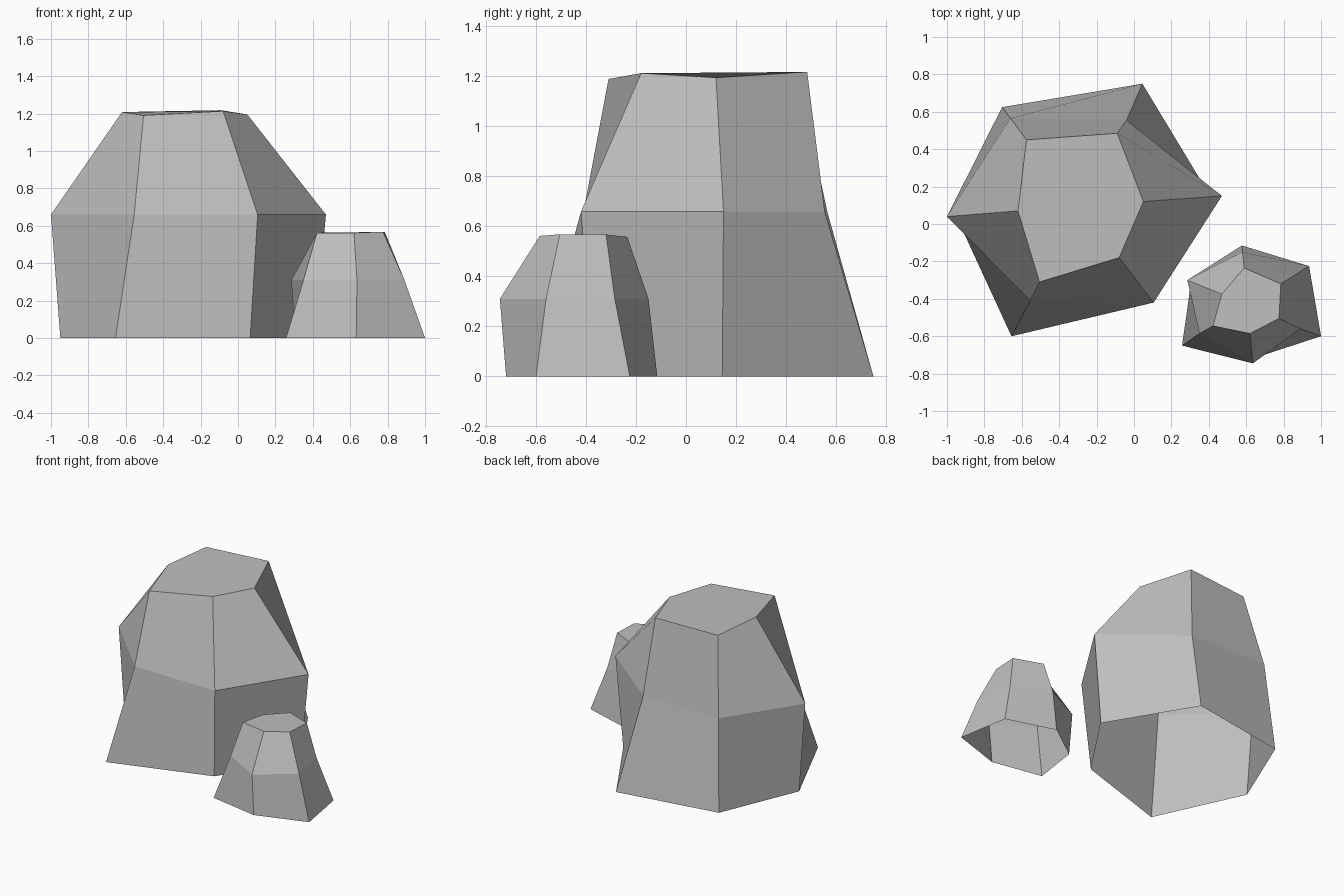
import bpy
import bmesh

# Remove the default cube only
default_cube = bpy.data.objects.get("Cube")
if default_cube:
    bpy.data.objects.remove(default_cube, do_unlink=True)


def make_material(name, colour):
    material = bpy.data.materials.new(name)
    material.use_nodes = True
    material.diffuse_color = colour
    shader = next(node for node in material.node_tree.nodes
                  if node.type == "BSDF_PRINCIPLED")
    shader.inputs["Base Color"].default_value = colour
    return material


def make_rock(name, base, shoulder, shoulder_height, crown, material):
    """Join three outlines into a faceted rock that is open underneath."""
    mesh = bpy.data.meshes.new(name)
    bm = bmesh.new()

    # Outlines from the ground up, each counter-clockwise from the +x corner
    outlines = [
        [(x, y, 0) for x, y in base],
        [(x, y, shoulder_height) for x, y in shoulder],
        crown,
    ]
    rings = [[bm.verts.new(point) for point in outline] for outline in outlines]

    # Side facets between neighbouring rings
    for lower, upper in zip(rings, rings[1:]):
        count = len(lower)
        for i in range(count):
            following = (i + 1) % count
            bm.faces.new((lower[i], lower[following], upper[following], upper[i]))

    # Flat crown
    bm.faces.new(rings[-1])

    for face in bm.faces:
        face.smooth = False
    bm.to_mesh(mesh)
    bm.free()

    mesh.materials.append(material)
    rock = bpy.data.objects.new(name, mesh)
    bpy.context.collection.objects.link(rock)
    return rock


stone_grey = make_material("stone grey", (0.52, 0.52, 0.52, 1))

# Tall boulder
make_rock(
    "large_rock",
    base=[(.41, .145), (.045, .75), (-.705, .625),
          (-.95, .04), (-.655, -.6), (.065, -.37)],
    shoulder=[(.47, .15), (-.04, .555), (-.66, .565),
              (-1, .04), (-.555, -.41), (.105, -.42)],
    shoulder_height=.66,
    crown=[(.05, .12, 1.195), (-.09, .485, 1.218), (-.575, .45, 1.205),
           (-.62, .07, 1.208), (-.505, -.31, 1.19), (-.08, -.18, 1.213)],
    material=stone_grey,
)

# Small stone beside it
make_rock(
    "small_rock",
    base=[(.936, -.225), (.577, -.115), (.305, -.31),
          (.257, -.65), (.632, -.72), (1, -.6)],
    shoulder=[(.84, -.285), (.58, -.15), (.285, -.3),
              (.35, -.585), (.636, -.745), (.89, -.56)],
    shoulder_height=.31,
    crown=[(.785, -.32, .567), (.588, -.235, .558), (.47, -.375, .565),
           (.422, -.545, .561), (.62, -.585, .562), (.775, -.505, .568)],
    material=stone_grey,
)
